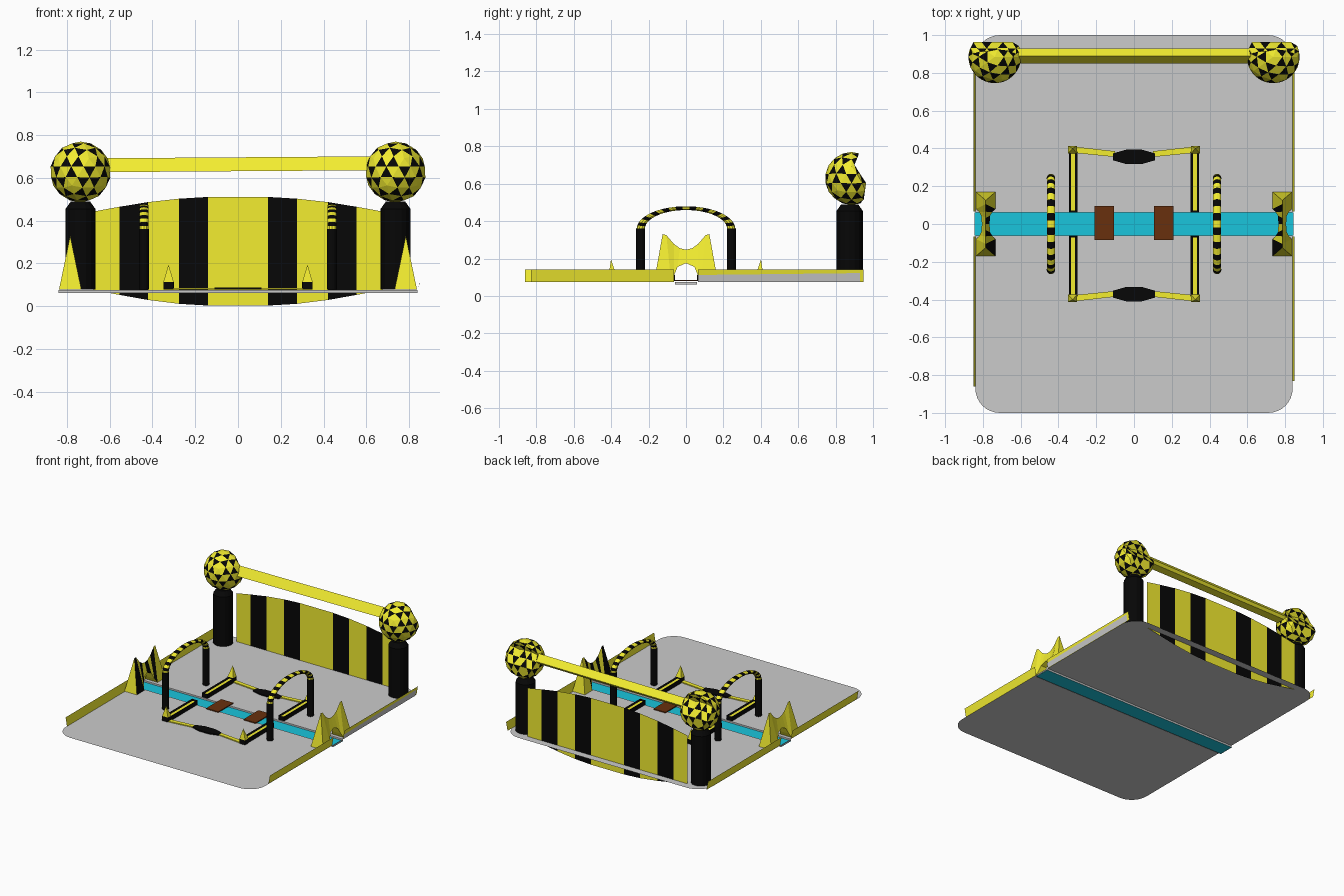
import bpy, bmesh
from math import sin, cos, pi

if "Cube" in bpy.data.objects:
    bpy.data.objects.remove(bpy.data.objects["Cube"])


def material(name, rgb):
    m = bpy.data.materials.new(name)
    m.diffuse_color = (*rgb, 1)
    m.use_nodes = True
    m.node_tree.nodes["Principled BSDF"].inputs["Base Color"].default_value = m.diffuse_color
    return m


YEL = material("yellow", (.9, .85, .03))
BLK = material("black", (.002, .002, .002))
BLUE = material("water_blue", (.01, .56, .72))
BROWN = material("wood_brown", (.14, .03, .004))
FLOOR = .075
BASE = .079  # underside of parts resting on the floor


def add(name, verts, faces, mats=(), idx=None):
    me = bpy.data.meshes.new(name)
    me.from_pydata(verts, [], faces)
    for m in mats:
        me.materials.append(m)
    if idx:
        for p, i in zip(me.polygons, idx):
            p.material_index = i
    bm = bmesh.new()
    bm.from_mesh(me)
    bmesh.ops.recalc_face_normals(bm, faces=bm.faces)
    bm.to_mesh(me)
    bm.free()
    ob = bpy.data.objects.new(name, me)
    bpy.context.collection.objects.link(ob)
    return ob


def prism(name, outline, z0, z1, mat):
    n = len(outline)
    verts = [(x, y, z) for z in (z0, z1) for x, y in outline]
    faces = [tuple(range(n)), tuple(range(n, 2 * n))]
    faces += [(i, (i + 1) % n, (i + 1) % n + n, i + n) for i in range(n)]
    return add(name, verts, faces, [mat])


def box(name, x0, x1, y0, y1, z0, z1, mat):
    return prism(name, [(x0, y0), (x1, y0), (x1, y1), (x0, y1)], z0, z1, mat)


def loft(name, rings, mats=(), idx=None):
    n = len(rings[0])
    verts = [v for r in rings for v in r]
    faces, ids = [], []
    for k in range(len(rings) - 1):
        for j in range(n):
            a, b = k * n + j, k * n + (j + 1) % n
            faces.append((a, b, b + n, a + n))
            ids.append(idx(k, j) if idx else 0)
    faces += [tuple(range(n)), tuple(range(len(verts) - n, len(verts)))]
    return add(name, verts, faces, mats, ids + [0, 0])


def dent(z):
    """Furthest back a ball reaches at height z (relative to its centre)."""
    pts = [(-.15, .06), (-.01, .08), (.06, .01), (.13, .04), (.16, .04)]
    for (z0, y0), (z1, y1) in zip(pts, pts[1:]):
        if z <= z1:
            return y0 + (y1 - y0) * (z - z0) / (z1 - z0)
    return .04


def ball(centre, r, n=3):
    """Icosahedron split n times per edge: upright triangles yellow, inverted ones black."""
    ico = bmesh.new()
    bmesh.ops.create_icosphere(ico, subdivisions=1, radius=r)
    bm = bmesh.new()
    for f in ico.faces:
        a, b, c = (v.co.copy() for v in f.verts)
        p = {(i, j): bm.verts.new((a + (b - a) * i / n + (c - a) * j / n).normalized() * r)
             for i in range(n + 1) for j in range(n + 1 - i)}
        for i, j in p:
            if i + j < n:
                bm.faces.new((p[i, j], p[i + 1, j], p[i, j + 1]))
            if i + j < n - 1:
                bm.faces.new((p[i + 1, j], p[i + 1, j + 1], p[i, j + 1])).material_index = 1
    ico.free()
    bmesh.ops.remove_doubles(bm, verts=bm.verts, dist=1e-4)
    for v in bm.verts:
        v.co.y = min(v.co.y, dent(v.co.z))
    me = bpy.data.meshes.new("ball")
    me.materials.append(YEL)
    me.materials.append(BLK)
    bm.to_mesh(me)
    bm.free()
    ob = bpy.data.objects.new("ball", me)
    ob.location = centre
    bpy.context.collection.objects.link(ob)


# Floor halves with rounded corners, sunk channel sides and water
for s, side in ((1, "back"), (-1, "front")):
    pts = [(-.84, .06), (.84, .06)]
    for cx, a0 in ((.71, 0), (-.71, pi / 2)):
        pts += [(cx + .13 * cos(a0 + i * pi / 16), .87 + .13 * sin(a0 + i * pi / 16)) for i in range(9)]
    add("floor_" + side, [(x, s * y, FLOOR) for x, y in pts], [tuple(range(len(pts)))])
    y = s * .06
    add("channel_side_" + side, [(-.84, y, .061), (.84, y, .061), (.84, y, FLOOR), (-.84, y, FLOOR)], [(0, 1, 2, 3)])
    x = s * .842
    add("channel_end", [(x, -.06, .061), (x, .06, .061), (x, .06, FLOOR), (x, -.06, FLOOR)], [(0, 1, 2, 3)])
add("water", [(-.845, -.06, .063), (.845, -.06, .063), (.845, .06, .063), (-.845, .06, .063)], [(0, 1, 2, 3)], [BLUE])

# Wooden planks over the water
for s in (-1, 1):
    box("plank", s * .157 - .051, s * .157 + .051, -.085, .095, BASE, .086, BROWN)

# Striped back wall, bowed at top and bottom
half = [(.14, .003, .511), (.275, .011, .503), (.42, .029, .487), (.555, .053, .465), (.675, .076, .443)]
cols = [(-x, a, b) for x, a, b in reversed(half)] + half
verts = [(x, .945, z) for x, a, b in cols for z in (a, b)]
faces = [(2 * i, 2 * i + 2, 2 * i + 3, 2 * i + 1) for i in range(9)]
add("back_wall", verts, faces, [YEL, BLK], [0, 1, 0, 1, 0, 1, 0, 1, 0])

# Pillars with checkered, dented balls on top
for s in (-1, 1):
    px, py = s * .737, .875
    rings = [[(px + r * cos(j * pi / 8), py + r * sin(j * pi / 8), z) for j in range(16)]
             for r, z in ((.07, BASE), (.07, .455), (.045, .49))]
    loft("pillar", rings, [BLK])
    ball((px, .885, .628), .142)

# Crossbar between the balls
section = [(.85, .63), (.89, .695), (.93, .65), (.915, .63)]
loft("crossbar", [[(x, y, z + dz) for y, z in section] for x, dz in ((-.64, -.003), (.64, .006))], [YEL])

# Low side walls, leaning outward, with a grey curb on the back right
for s in (-1, 1):
    for y0, y1 in ((-.86 if s < 0 else -.83, -.065), (.065, .95)):
        add("side_wall", [(s * .838, y0, FLOOR), (s * .838, y1, FLOOR), (s * .85, y1, .14), (s * .85, y0, .14)],
            [(0, 1, 2, 3)], [YEL])
add("side_curb", [(.843, .065, FLOOR), (.843, .93, FLOOR), (.85, .93, .122), (.85, .065, .112)], [(0, 1, 2, 3)])

# Twin-spiked gates over the channel ends: base y, base z, half width, ridge y, ridge z
prof = [(.17, BASE, .052, .125, .33), (.08, BASE, .052, .105, .325), (.064, .11, .036, .065, .278),
        (.045, .155, .024, .033, .255), (0, .175, .02, 0, .247)]
prof = [(-a, b, c, -d, e) for a, b, c, d, e in prof] + list(reversed(prof[:-1]))
for s in (-1, 1):
    rings = [[(s * (.785 - w), y, z), (s * (.785 + w), y, z), (s * .785, ry, rz)] for y, z, w, ry, rz in prof]
    loft("spiked_gate", rings, [YEL, BLK], lambda k, j: int(j == 2 and k % 2 == 0))

# Hoops: round legs and a flattened, striped half ring
for s in (-1, 1):
    x = s * .44
    for t in (-1, 1):
        rings = [[(x + .023 * cos(j * pi / 6), t * .243 + .023 * sin(j * pi / 6), z) for j in range(12)]
                 for z in (BASE, .36)]
        loft("hoop_leg", rings, [BLK])
    rings = []
    for i in range(22):
        a = pi * i / 21
        rings.append([(x + .022 * sin(j * pi / 5), (.242 + .022 * cos(j * pi / 5)) * cos(a),
                       .358 + .46 * (.242 + .022 * cos(j * pi / 5)) * sin(a)) for j in range(10)])
    loft("hoop_arch", rings, [YEL, BLK], lambda k, j: k % 2)

# Inner square: trough rails, spiked corners, tapered strips and a flat centre piece
for t in (-1, 1):
    for s in (-1, 1):
        y0, y1 = sorted((t * .06, t * .385))
        rail = box("rail", s * .322 - .023, s * .322 + .023, y0, y1, BASE, .112, BLK)
        rail.data.materials.append(YEL)
        bm = bmesh.new()
        bm.from_mesh(rail.data)
        top = max(bm.faces, key=lambda f: f.calc_center_median().z)
        bmesh.ops.inset_region(bm, faces=[top], thickness=.018, depth=-.008)
        top.material_index = 1
        bm.to_mesh(rail.data)
        bm.free()
        cx, cy = s * .325, t * .393
        box("corner_base", cx - .024, cx + .024, cy - .02, cy + .02, BASE, .114, BLK)
        sq = [(cx + i * .024, cy + j * .02, .114) for i, j in ((-1, -1), (1, -1), (1, 1), (-1, 1))]
        add("corner_spike", sq + [(cx, cy + t * .008, .195)],
            [(0, 1, 2, 3), (0, 1, 4), (1, 2, 4), (2, 3, 4), (3, 0, 4)], [YEL])
        prism("strip", [(s * .32, t * .41), (s * .3, t * .375), (s * .1, t * .355), (s * .1, t * .385)],
              BASE, .086, YEL)
    hexa = [(-.11, .345), (-.04, .325), (.04, .325), (.11, .345), (.11, .382), (.04, .402), (-.04, .402), (-.11, .382)]
    prism("centre_piece", [(x, t * y - .008) for x, y in hexa], BASE, .088, BLK)
